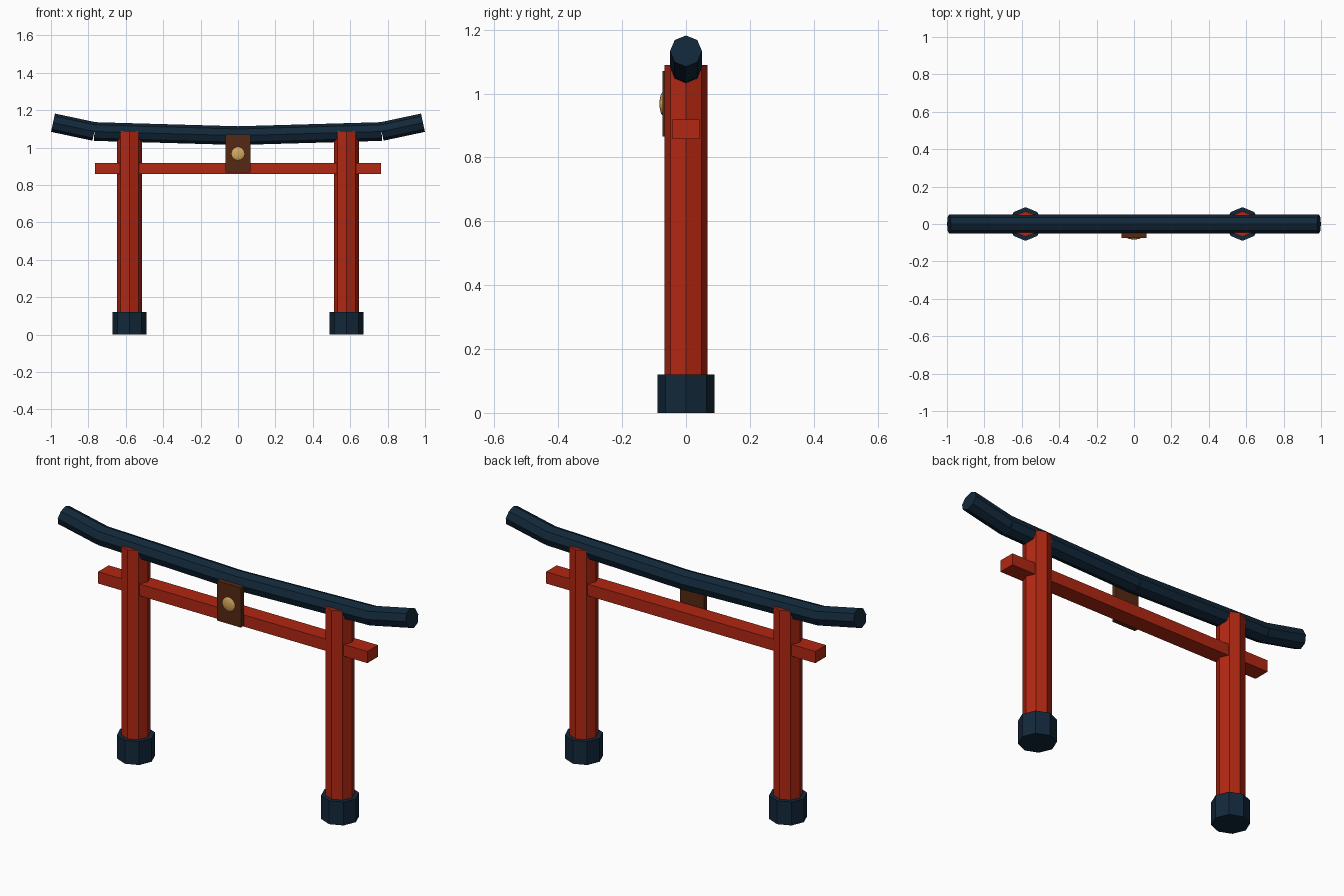
import bpy, bmesh, math
from mathutils import Matrix, Vector

if "Cube" in bpy.data.objects:
    bpy.data.objects.remove(bpy.data.objects["Cube"])


def material(name, rgb):
    m = bpy.data.materials.new(name)
    m.diffuse_color = (*rgb, 1.0)
    m.use_nodes = True
    m.node_tree.nodes["Principled BSDF"].inputs["Base Color"].default_value = m.diffuse_color
    return m


RED = material("vermilion red", (0.44, 0.020, 0.006))
NAVY = material("dark navy", (0.006, 0.021, 0.042))
BROWN = material("dark brown", (0.095, 0.022, 0.006))
GOLD = material("gold", (0.68, 0.40, 0.11))


def finish(name, bm, mat):
    bmesh.ops.recalc_face_normals(bm, faces=bm.faces)
    mesh = bpy.data.meshes.new(name)
    bm.to_mesh(mesh)
    bm.free()
    mesh.materials.append(mat)
    obj = bpy.data.objects.new(name, mesh)
    bpy.context.collection.objects.link(obj)
    return obj


def rod(name, a, b, radius, mat):
    """Eight-sided rod from a to b, lying in the xz plane."""
    a, b = Vector(a), Vector(b)
    d = b - a
    turn = Matrix.Rotation(math.atan2(d.x, d.z), 4, 'Y')
    bm = bmesh.new()
    bmesh.ops.create_cone(bm, cap_ends=True, segments=8, radius1=radius,
                          radius2=radius, depth=d.length,
                          matrix=Matrix.Translation((a + b) / 2) @ turn)
    return finish(name, bm, mat)


def box(name, centre, size, mat):
    bm = bmesh.new()
    bmesh.ops.create_cube(bm, size=1, matrix=Matrix.Translation(centre)
                          @ Matrix.Diagonal((*size, 1)))
    return finish(name, bm, mat)


for side, s in (("left", -1), ("right", 1)):
    # Posts and their footings
    rod(side + "_post", (0.58 * s, 0, 0.02), (0.58 * s, 0, 1.09), 0.068, RED)
    rod(side + "_footing", (0.58 * s, 0, 0), (0.58 * s, 0, 0.12), 0.09, NAVY)
    # Top beam: gentle inner slope, then an upturned tip
    rod(side + "_top_beam", (0, 0, 1.064), (0.768 * s, 0, 1.086), 0.05, NAVY)
    rod(side + "_beam_tip", (0.768 * s, 0, 1.086), (0.989 * s, 0, 1.133), 0.05, NAVY)

# Lower tie beam
box("tie_beam", (0, 0, 0.888), (1.53, 0.086, 0.06), RED)

# Central plaque with a domed gold disc
box("plaque", (0, -0.0615, 0.968), (0.136, 0.025, 0.204), BROWN)
bm = bmesh.new()
bmesh.ops.create_uvsphere(bm, u_segments=16, v_segments=8, radius=1,
                          matrix=Matrix.Translation((0, -0.072, 0.968))
                          @ Matrix.Diagonal((0.037, 0.011, 0.037, 1))
                          @ Matrix.Rotation(math.pi / 2, 4, 'X'))
finish("plaque_disc", bm, GOLD)
